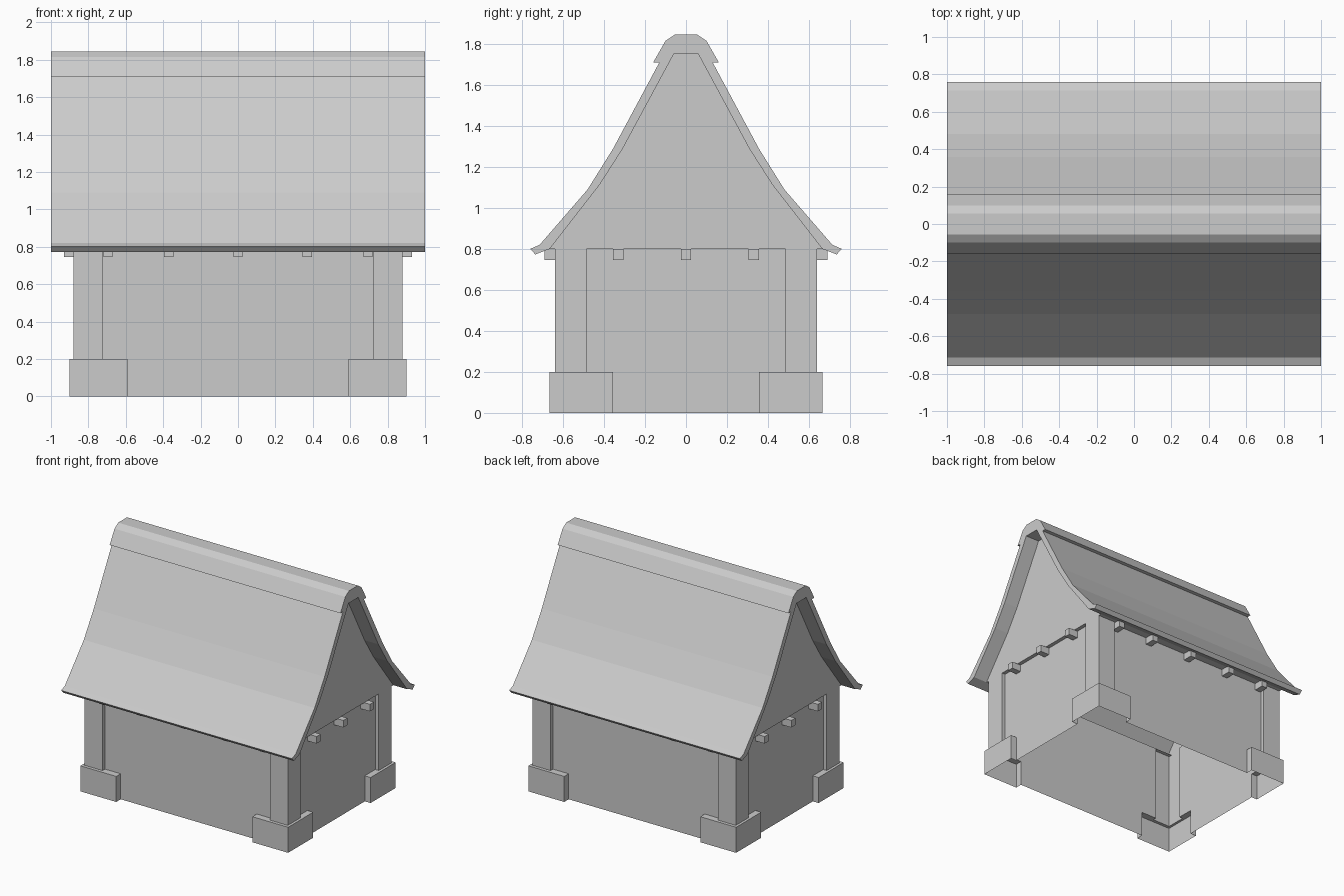
import bpy, bmesh

cube = bpy.data.objects.get("Cube")
if cube:
    bpy.data.objects.remove(cube, do_unlink=True)

grey = bpy.data.materials.new("plain grey")
grey.use_nodes = True
COLOUR = (0.6, 0.6, 0.6, 1)
grey.diffuse_color = COLOUR
grey.node_tree.nodes["Principled BSDF"].inputs["Base Color"].default_value = COLOUR

WALL_X, WALL_Y = 0.85, 0.61
PLINTH_TOP, WALL_TOP = 0.2, 0.8


def add_object(name, bm):
    mesh = bpy.data.meshes.new(name)
    bm.to_mesh(mesh)
    bm.free()
    mesh.materials.append(grey)
    obj = bpy.data.objects.new(name, mesh)
    bpy.context.collection.objects.link(obj)
    return obj


def face(bm, points):
    return bm.faces.new([bm.verts.new(p) for p in points])


def corner(sx, sy, out_x, out_y, in_x, in_y):
    """Plan of one corner, running counter-clockwise around the house."""
    pts = [(in_x, WALL_Y), (in_x, out_y), (out_x, out_y), (out_x, in_y), (WALL_X, in_y)]
    pts = [(x * sx, y * sy) for x, y in pts]
    return pts if sx * sy < 0 else pts[::-1]


def band(bm, ring, z0, z1):
    for (ax, ay), (bx, by) in zip(ring, ring[1:] + ring[:1]):
        face(bm, [(ax, ay, z0), (bx, by, z0), (bx, by, z1), (ax, ay, z1)])


# Open-bottomed wall shell with projecting corner plinths and posts
quadrants = [(1, 1), (-1, 1), (-1, -1), (1, -1)]
plinths = [corner(*q, 0.9, 0.665, 0.59, 0.355) for q in quadrants]
posts = [corner(*q, 0.88, 0.64, 0.725, 0.485) for q in quadrants]
bm = bmesh.new()
band(bm, sum(plinths, []), 0, PLINTH_TOP)
band(bm, sum(posts, []), PLINTH_TOP, WALL_TOP)
for plinth, post in zip(plinths, posts):
    face(bm, [(x, y, PLINTH_TOP) for x, y in plinth + post[::-1]])
add_object("walls", bm)

# Narrow ledges carrying the gables and eaves, facing down
bm = bmesh.new()
for s in (1, -1):
    gable_ledge = [(WALL_X, -0.485), (WALL_X, 0.485), (0.88, 0.485), (0.88, -0.485)]
    eave_ledge = [(-0.88, WALL_Y), (-0.88, 0.665), (0.88, 0.665), (0.88, WALL_Y)]
    for ledge in (gable_ledge, eave_ledge):
        face(bm, [(x * s, y * s, WALL_TOP) for x, y in ledge])
add_object("wall_ledges", bm)

# Roof section: outer curve with ridge cap, and inner curve, from eave to ridge
outer = [(0.735, 0.773), (0.76, 0.8), (0.714, 0.82), (0.48, 1.09), (0.357, 1.287),
         (0.13, 1.71), (0.16, 1.71), (0.1, 1.815), (0.055, 1.845)]
inner = [(0.665, 0.8), (0.42, 1.115), (0.31, 1.287), (0.06, 1.75)]


def mirrored(half):
    return half + [(-y, z) for y, z in reversed(half)]


section = mirrored(outer) + mirrored(inner)[::-1]
bm = bmesh.new()
end = face(bm, [(-1, y, z) for y, z in section])
sweep = bmesh.ops.extrude_face_region(bm, geom=[end], use_keep_orig=True)
moved = [v for v in sweep["geom"] if isinstance(v, bmesh.types.BMVert)]
bmesh.ops.translate(bm, verts=moved, vec=(2, 0, 0))
bmesh.ops.recalc_face_normals(bm, faces=bm.faces)
add_object("roof", bm)

# Gable walls under the roof
for side, s in (("left", 1), ("right", -1)):
    bm = bmesh.new()
    face(bm, [(0.88 * s, y * s, z) for y, z in mirrored(inner)])
    add_object(side + "_gable", bm)


# Beam ends poking out under the roof
def beam_end(name, x0, x1, y0, y1):
    bm = bmesh.new()
    bmesh.ops.create_cube(bm, size=1)
    for v in bm.verts:
        v.co = (x1 if v.co.x > 0 else x0, y1 if v.co.y > 0 else y0,
                WALL_TOP if v.co.z > 0 else 0.745)
    add_object(name, bm)


HALF = 0.025
for s in (1, -1):
    for x in (-0.695, -0.37, 0, 0.37, 0.695):
        y0, y1 = sorted((WALL_Y * s, 0.69 * s))
        beam_end("eave_beam_end", x - HALF, x + HALF, y0, y1)
    for y in (-0.33, 0, 0.33):
        x0, x1 = sorted((WALL_X * s, 0.93 * s))
        beam_end("gable_beam_end", x0, x1, y - HALF, y + HALF)
